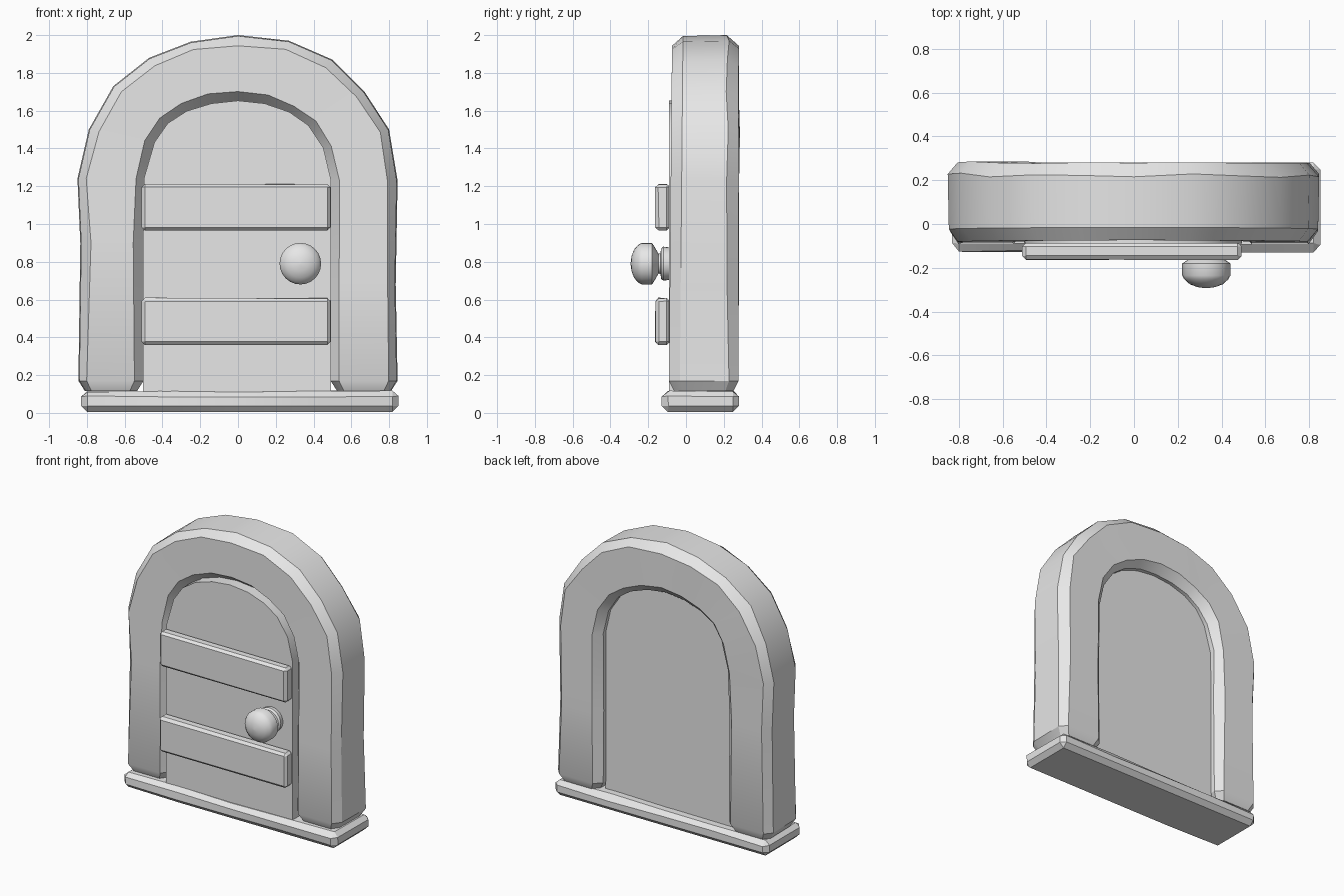
import bpy, bmesh, math, random
from mathutils import Vector, Matrix

random.seed(4)
cube = bpy.data.objects.get("Cube")
if cube:
    bpy.data.objects.remove(cube, do_unlink=True)

# Single plain grey material
grey = bpy.data.materials.new("plain grey")
grey.use_nodes = True
colour = (0.8, 0.8, 0.8, 1)
grey.diffuse_color = colour
grey.node_tree.nodes["Principled BSDF"].inputs["Base Color"].default_value = colour


def finish(name, bm, angle=30):
    """Turn a bmesh into a shaded object with the shared material."""
    bmesh.ops.recalc_face_normals(bm, faces=bm.faces)
    mesh = bpy.data.meshes.new(name)
    bm.to_mesh(mesh)
    bm.free()
    obj = bpy.data.objects.new(name, mesh)
    bpy.context.collection.objects.link(obj)
    mesh.materials.append(grey)
    bpy.ops.object.select_all(action="DESELECT")
    obj.select_set(True)
    bpy.context.view_layer.objects.active = obj
    bpy.ops.object.shade_smooth_by_angle(angle=math.radians(angle))
    return obj


def loft(name, rings):
    """Bridge a list of equal point rings into a closed solid."""
    bm = bmesh.new()
    loops = [[bm.verts.new(p) for p in ring] for ring in rings]
    for a, b in zip(loops, loops[1:]):
        for i in range(len(a)):
            j = (i + 1) % len(a)
            bm.faces.new((a[i], a[j], b[j], b[i]))
    bm.faces.new(loops[0])
    bm.faces.new(loops[-1])
    return finish(name, bm)


def hewn_box(name, low, high, bevel, wobble=0.0, cuts=0):
    """Chamfered block with slightly uneven faces."""
    low, high = Vector(low), Vector(high)
    bm = bmesh.new()
    bmesh.ops.create_cube(bm, size=1)
    size = high - low
    bm.transform(Matrix.Translation((low + high) / 2) @ Matrix.Diagonal(size).to_4x4())
    bmesh.ops.bevel(bm, geom=bm.edges[:], offset=bevel, segments=1, affect="EDGES")
    if cuts:
        long_edges = [e for e in bm.edges
                      if abs(e.verts[0].co.x - e.verts[1].co.x) > size.x / 2]
        bmesh.ops.subdivide_edges(bm, edges=long_edges, cuts=cuts)
    for v in bm.verts:
        if v.co.z > low.z + size.z / 2:
            v.co.z -= random.uniform(0, wobble)
        if v.co.y < low.y + size.y / 2:
            v.co.y += random.uniform(0, wobble)
    return finish(name, bm, 20)


# Arched frame: outer and inner outlines, from one foot to the other
outer = [(-.845, .17), (-.835, .9), (-.85, 1.24), (-.79, 1.5), (-.66, 1.73),
         (-.47, 1.88), (-.25, 1.965), (0, 2), (.27, 1.97), (.5, 1.87),
         (.67, 1.7), (.8, 1.5), (.845, 1.23), (.835, .68), (.845, .17)]
inner = [(-.5, .17), (-.5, .9), (-.495, 1.24), (-.44, 1.43), (-.37, 1.53),
         (-.27, 1.595), (-.14, 1.635), (0, 1.65), (.14, 1.635), (.27, 1.59),
         (.37, 1.52), (.45, 1.4), (.49, 1.23), (.49, .68), (.49, .17)]


def section(o, i):
    """Eight-sided beam section; the front leans back slightly with height."""
    o, i = Vector(o), Vector(i)
    across = (i - o).normalized()
    front = -.092 + .009 * o.y
    back = random.uniform(.276, .286)

    def at(base, shift, y):
        p = base + across * shift
        return Vector((p.x, y, p.y))
    c = [random.uniform(.042, .058) for _ in range(4)]
    return [at(o, .005, front + .058), at(o, c[0], front),
            at(i, -c[1], front), at(i, 0, front + c[1] + .015),
            at(i, 0, back - c[2]), at(i, -c[2], back),
            at(o, c[3], back), at(o, 0, back - c[3] - .008)]


def foot(ring):
    """Tapered end of the beam, resting on the sill."""
    mid = sum(ring, Vector()) / len(ring)
    return [Vector((mid.x + (p.x - mid.x) * .8, mid.y + (p.y - mid.y) * .85, .115))
            for p in ring]


rings = [section(o, i) for o, i in zip(outer, inner)]
loft("arched_frame", [foot(rings[0])] + rings + [foot(rings[-1])])

# Door panel standing nearly flush with the frame front
outline = [(x * 1.005, z + .003) for x, z in inner]
outline[0] = (outline[0][0], .1)
outline[-1] = (outline[-1][0], .1)
loft("door_panel", [[(x, y, z) for x, z in outline] for y in (-.09, .2)])

# Sill under the frame
hewn_box("door_sill", (-.83, -.13, .005), (.85, .28, .122), .032, .012, 3)

# Two cross boards on the door
for name, z in (("lower_board", .36), ("upper_board", .965)):
    hewn_box(name, (-.51, -.165, z), (.49, -.085, z + .25), .017, .005)

# Knob turned around the y axis: (radius, y)
turning = [(.085, -.08), (.09, -.12), (.08, -.132), (.055, -.135), (.052, -.145),
           (.095, -.17), (.11, -.18), (.11, -.235), (.1, -.253),
           (.075, -.275), (.04, -.288), (.006, -.293)]
steps = [math.tau * k / 24 for k in range(24)]
loft("door_knob", [[(.33 + r * math.cos(t), y, .79 + r * math.sin(t)) for t in steps]
                   for r, y in turning])
